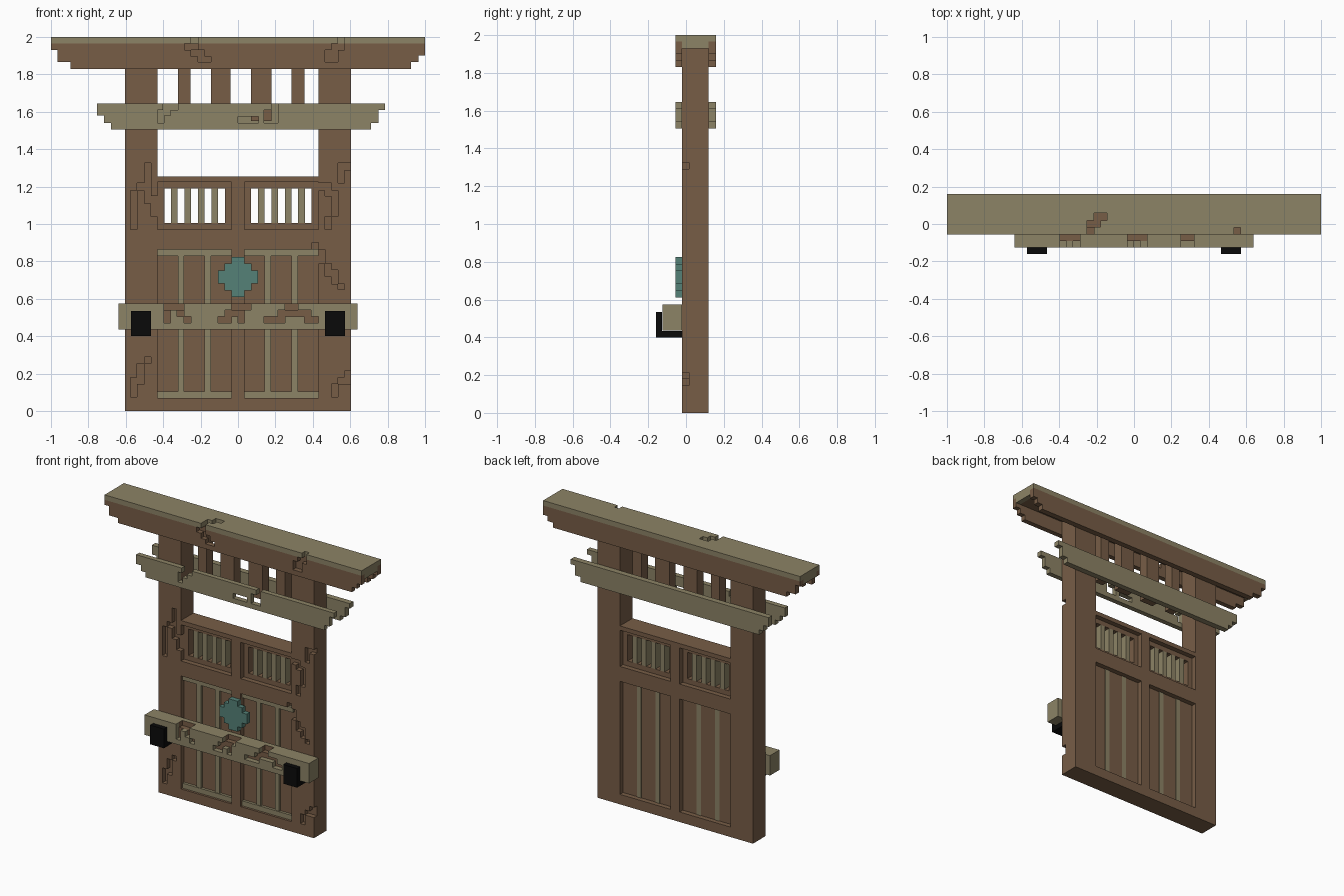
import bpy
import bmesh
from mathutils import Vector

if "Cube" in bpy.data.objects:
    bpy.data.objects.remove(bpy.data.objects["Cube"], do_unlink=True)


def material(name, rgb):
    m = bpy.data.materials.new(name)
    m.use_nodes = True
    m.diffuse_color = (*rgb, 1)
    bsdf = m.node_tree.nodes["Principled BSDF"]
    bsdf.inputs["Base Color"].default_value = (*rgb, 1)
    bsdf.inputs["Roughness"].default_value = 0.9
    return m


BROWN = material("brown_wood", (0.185, 0.110, 0.062))
TAN = material("pale_wood", (0.265, 0.228, 0.133))
TEAL = material("aged_copper", (0.090, 0.222, 0.185))
BLACK = material("black_iron", (0.003, 0.003, 0.003))


def carve(name, box, mat, cuts=(), inner=None, inner_rule=None):
    """Box (x0, x1, y0, y1, z0, z1) with square-edged cuts taken out of it."""
    axes = []
    for a in range(3):
        lo, hi = box[2 * a], box[2 * a + 1]
        vals = {lo, hi}
        for c in cuts:
            vals |= {v for v in c[2 * a:2 * a + 2] if lo < v < hi}
        axes.append(sorted(vals))
    size = [len(v) - 1 for v in axes]

    def solid(cell):
        if any(not 0 <= cell[a] < size[a] for a in range(3)):
            return False
        p = [(axes[a][cell[a]] + axes[a][cell[a] + 1]) / 2 for a in range(3)]
        return not any(all(c[2 * a] < p[a] < c[2 * a + 1] for a in range(3)) for c in cuts)

    bm = bmesh.new()
    verts = {}

    def vert(key):
        if key not in verts:
            verts[key] = bm.verts.new([axes[a][key[a]] for a in range(3)])
        return verts[key]

    cells = [(i, j, k) for i in range(size[0]) for j in range(size[1])
             for k in range(size[2]) if solid((i, j, k))]
    for cell in cells:
        for a in range(3):
            b, c = (a + 1) % 3, (a + 2) % 3
            for side in (0, 1):
                near = list(cell)
                near[a] += 2 * side - 1
                if solid(near):
                    continue
                ring = []
                for db, dc in ((0, 0), (1, 0), (1, 1), (0, 1)):
                    key = list(cell)
                    key[a] += side
                    key[b] += db
                    key[c] += dc
                    ring.append(vert(tuple(key)))
                face = bm.faces.new(ring if side else ring[::-1])
                # faces opened by a cut may show the inner colour
                if inner and 0 <= near[a] < size[a]:
                    if inner_rule is None or inner_rule(face.calc_center_median()):
                        face.material_index = 1
    bmesh.ops.dissolve_limit(bm, angle_limit=0.01, verts=bm.verts, edges=bm.edges,
                             delimit={'MATERIAL'})
    me = bpy.data.meshes.new(name)
    bm.to_mesh(me)
    bm.free()
    me.materials.append(mat)
    if inner:
        me.materials.append(inner)
    ob = bpy.data.objects.new(name, me)
    bpy.context.collection.objects.link(ob)
    return ob


F, B = -0.02, 0.12            # front and back of the gate
FI, BI = 0.015, 0.085         # recessed front and back
V = 0.0357                    # one block

# Openings and recesses of the two door leaves
cuts = [(-0.43, 0.43, F - 1, B + 1, 1.255, 1.93)]
for x0, x1 in ((-0.43, -0.035), (0.035, 0.43)):
    for z0, z1 in ((0.97, 1.225), (0.07, 0.865)):
        cuts += [(x0, x1, -1, FI, z0, z1), (x0, x1, BI, 1, z0, z1)]
    cuts.append((x0 + V, x1 - V, -1, 1, 1.005, 1.19))

# Shallow cracks on the posts: x0, x1, z0, z1
left_cracks = [
    (-0.50, -0.465, 1.22, 1.325), (-0.54, -0.465, 1.18, 1.22), (-0.575, -0.54, 0.97, 1.18),
    (-0.50, -0.465, 1.11, 1.18), (-0.465, -0.43, 1.04, 1.15),
    (-0.575, -0.54, 0.075, 0.18), (-0.54, -0.50, 0.145, 0.255), (-0.50, -0.465, 0.255, 0.29)]
right_cracks = [
    (0.535, 0.61, 1.29, 1.325), (0.535, 0.57, 1.22, 1.29), (0.43, 0.50, 1.18, 1.22),
    (0.465, 0.535, 1.15, 1.18), (0.50, 0.535, 1.04, 1.15), (0.465, 0.50, 0.97, 1.04),
    (0.395, 0.43, 0.865, 0.90), (0.43, 0.465, 0.79, 0.865), (0.465, 0.50, 0.72, 0.79),
    (0.50, 0.535, 0.68, 0.755), (0.535, 0.57, 0.65, 0.68),
    (0.50, 0.535, 0.075, 0.145), (0.535, 0.57, 0.145, 0.18), (0.57, 0.61, 0.145, 0.215)]
for x0, x1, z0, z1 in left_cracks + right_cracks:
    cuts.append((x0, x1, -1, FI, z0, z1))
carve("gate_frame", (-0.605, 0.605, F, B, 0, 1.965), BROWN, cuts)

# Window bars, panel strips and panel rails
for side, x0 in (("right", -0.43), ("left", 0.035)):
    for i in range(4):
        x = x0 + V + (2 * i + 1) * 0.0359
        carve(f"window_bar_{side}_{i + 1}", (x, x + 0.0359, FI, BI, 1.005, 1.19), TAN)
    for i, dx in enumerate((0.108, 0.252)):
        carve(f"panel_strip_{side}_{i + 1}",
              (x0 + dx, x0 + dx + 0.034, 0.0, BI + 0.004, 0.07, 0.865), TAN)
    for part, z in (("top", 0.83), ("bottom", 0.07)):
        carve(f"panel_rail_{part}_{side}", (x0, x0 + 0.395, -0.004, FI, z, z + 0.035), TAN)

# Upright slats under the roof beam
for i, (x0, x1) in enumerate(((-0.32, -0.255), (-0.145, -0.04), (0.07, 0.18), (0.285, 0.355))):
    carve(f"upper_slat_{i + 1}", (x0, x1, FI, BI, 1.55, 1.965), BROWN)


def stepped(left, right):
    """Cuts for stepped board ends: (x, z) = the end is at x below height z."""
    return ([(-2, x, -1, 1, -1, z) for x, z in left]
            + [(x, 2, -1, 1, -1, z) for x, z in right])


# Roof boards and crossbeam boards, front and back
roof_steps = stepped([(-0.965, 1.93), (-0.895, 1.865)], [(0.965, 1.90), (0.925, 1.865)])
roof_cracks = [(x0, x1, -1, 1, z0, z1) for x0, x1, z0, z1 in (
    (-0.285, -0.215, 1.93, 2), (-0.25, -0.18, 1.895, 1.93), (-0.215, -0.145, 1.865, 1.895),
    (0.50, 0.57, 1.93, 2), (0.465, 0.535, 1.865, 1.93))]
beam_steps = stepped([(-0.717, 1.58), (-0.68, 1.54)], [(0.75, 1.61), (0.71, 1.54)])
beam_cracks = [(x0, x1, -1, 1, z0, z1) for x0, x1, z0, z1 in (
    (-0.36, -0.32, 1.61, 2), (-0.40, -0.36, 1.58, 1.645), (-0.43, -0.395, 1.54, 1.61),
    (0.0, 0.11, 1.54, 1.575), (0.14, 0.18, 1.54, 1.61), (0.18, 0.215, 1.54, 2))]
for side, y0, y1 in (("front", -0.055, F), ("back", B, 0.16)):
    front = side == "front"
    carve(f"roof_board_{side}", (-1, 1, y0, y1, 1.83, 1.965), BROWN,
          roof_steps + (roof_cracks if front else []))
    carve(f"crossbeam_{side}", (-0.755, 0.785, y0, y1, 1.505, 1.645), TAN,
          beam_steps + (beam_cracks if front else []))

# Roof cap, its core and its end plates
cap_cracks = [(x0, x1, y0, y1, 1, 3) for x0, x1, y0, y1 in (
    (-0.25, -0.215, -1, -0.015), (-0.25, -0.18, -0.015, 0.02),
    (-0.215, -0.145, 0.02, 0.06), (0.535, 0.57, -1, F))]
carve("roof_cap", (-1, 1, -0.055, 0.16, 1.965, 2), TAN, cap_cracks)
for side, x0, x1 in (("right", -1, -0.965), ("left", 0.965, 1)):
    carve(f"roof_end_{side}", (x0, x1, F, B, 1.93, 1.965), TAN)
for side, x0, x1 in (("right", -0.965, -0.605), ("left", 0.605, 0.965)):
    carve(f"roof_core_{side}", (x0, x1, F, B, 1.93, 1.965), BROWN)

# Locking bar with worn chips showing darker wood
chips = [(x0, x1, -1, -0.09, z0, z1) for x0, x1, z0, z1 in (
    (-0.395, -0.29, 0.54, 1), (-0.395, -0.36, 0.47, 0.54), (-0.325, -0.29, 0.505, 0.54),
    (-0.29, -0.25, 0.47, 0.505),
    (-0.035, 0.07, 0.54, 1), (-0.07, 0.035, 0.505, 0.54), (-0.107, -0.035, 0.47, 0.505),
    (0.0, 0.035, 0.47, 0.505),
    (0.25, 0.32, 0.54, 1), (0.215, 0.39, 0.505, 0.54), (0.14, 0.25, 0.47, 0.505),
    (0.355, 0.43, 0.47, 0.505))]
chips += [(x0, x1, -1, -0.055, 0.54, 1)
          for x0, x1 in ((-0.395, -0.29), (-0.035, 0.07), (0.25, 0.32))]
carve("locking_bar", (-0.64, 0.64, -0.125, F, 0.435, 0.575), TAN, chips,
      inner=BROWN, inner_rule=lambda p: p.y > -0.095)

# Iron brackets holding the bar
for side, x in (("right", -0.572), ("left", 0.465)):
    carve(f"bar_bracket_{side}", (x, x + 0.107, -0.16, F, 0.40, 0.535), BLACK,
          [(-2, 2, -0.126, 1, 0.434, 1)])

# Stepped round medallion
corner = []
for sx in (-1, 1):
    for sz in (-1, 1):
        for a, b in ((1, 2), (2, 1)):
            xs = sorted((sx * a * V, sx))
            zs = sorted((0.717 + sz * b * V, 0.717 + sz))
            corner.append((*xs, -1, 1, *zs))
carve("medallion", (-3 * V, 3 * V, -0.055, F, 0.717 - 3 * V, 0.717 + 3 * V), TEAL, corner)
